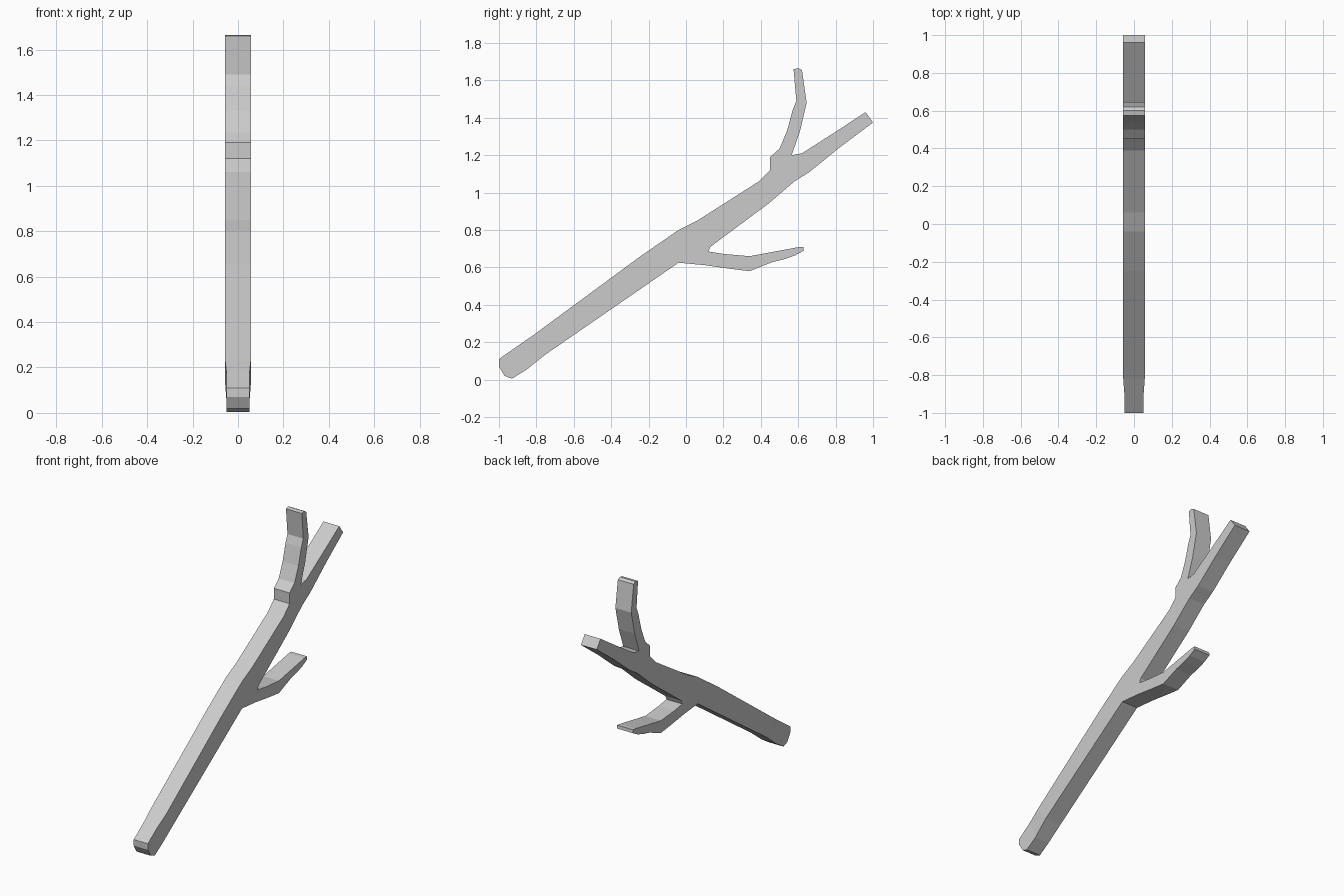
import bpy, bmesh
from mathutils import Vector

if "Cube" in bpy.data.objects:
    bpy.data.objects.remove(bpy.data.objects["Cube"])

HALF = 0.057        # half thickness of the stick
BUTT = 0.051        # half thickness at the broken lower end

# Outline of the stick in the side plane (y, z), part by part
butt = [(-0.90, 0.18), (-1, 0.11), (-1, 0.07), (-0.97, 0.02), (-0.93, 0.005), (-0.85, 0.055)]
underside = [(-0.75, 0.135), (-0.04, 0.625)]
lower_twig = [(0.10, 0.612), (0.24, 0.592), (0.34, 0.58), (0.46, 0.628), (0.53, 0.645),
              (0.585, 0.665), (0.63, 0.69), (0.627, 0.71), (0.60, 0.708), (0.34, 0.66),
              (0.20, 0.672), (0.12, 0.685), (0.13, 0.71)]
main_tip = [(0.44, 0.94), (0.58, 1.06), (0.66, 1.11), (0.82, 1.24), (1, 1.375),
            (0.96, 1.43), (0.80, 1.325), (0.62, 1.21)]
upper_twig = [(0.565, 1.20), (0.61, 1.33), (0.645, 1.48), (0.62, 1.655), (0.60, 1.665),
              (0.575, 1.66), (0.59, 1.49), (0.57, 1.44), (0.54, 1.33), (0.50, 1.235),
              (0.45, 1.19), (0.45, 1.12)]
top_side = [(0.39, 1.06), (0.06, 0.85), (-0.04, 0.80), (-0.25, 0.655), (-0.82, 0.235)]
outline = butt + underside + lower_twig + main_tip + upper_twig + top_side

# Extrude the outline across x
bm = bmesh.new()
face = bm.faces.new([bm.verts.new((-HALF, y, z)) for y, z in outline])
ext = bmesh.ops.extrude_face_region(bm, geom=[face], use_keep_orig=True)
for v in ext["geom"]:
    if isinstance(v, bmesh.types.BMVert):
        v.co.x = HALF

# Thin the lower end slightly
seam = Vector((0, -0.82, 0.235))
normal = Vector((0, -0.1, -0.07)).normalized()
bmesh.ops.bisect_plane(bm, geom=bm.verts[:] + bm.edges[:] + bm.faces[:],
                       dist=0.001, plane_co=seam, plane_no=normal)
for v in bm.verts:
    if (v.co - seam).dot(normal) > 0.02:
        v.co.x *= BUTT / HALF

bmesh.ops.triangulate(bm, faces=[f for f in bm.faces if len(f.verts) > 4])
bmesh.ops.recalc_face_normals(bm, faces=bm.faces[:])
mesh = bpy.data.meshes.new("branch")
bm.to_mesh(mesh)
bm.free()
bpy.context.collection.objects.link(bpy.data.objects.new("branch", mesh))
